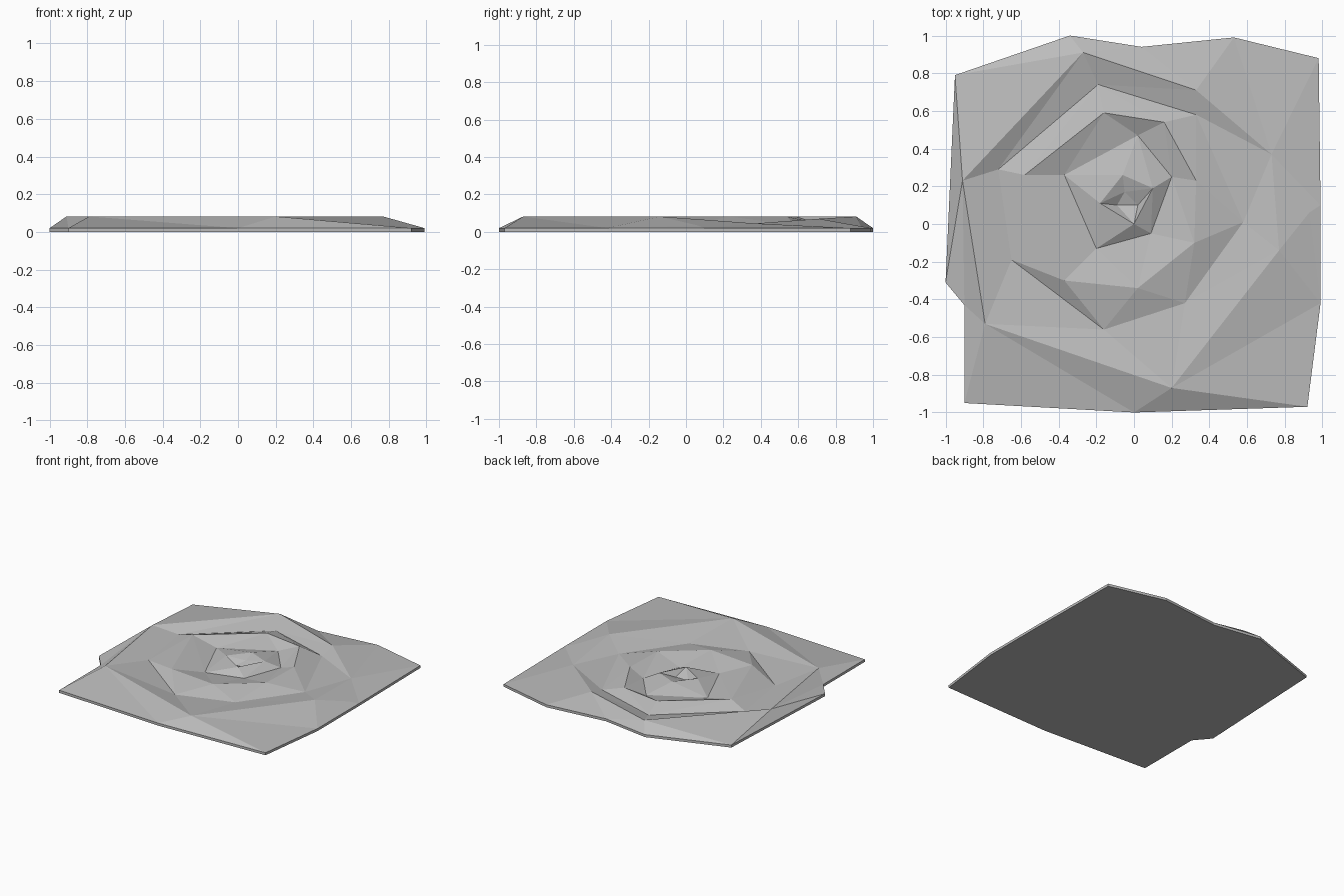
import bpy
import bmesh
from mathutils import Vector
from mathutils.geometry import delaunay_2d_cdt

default = bpy.data.objects.get("Cube")
if default:
    bpy.data.objects.remove(default, do_unlink=True)

RIM, LOW, HIGH = 0.02, 0.035, 0.082

stone = bpy.data.materials.new("stone_grey")
stone.use_nodes = True
stone.diffuse_color = (0.5, 0.5, 0.5, 1)
shader = next(n for n in stone.node_tree.nodes if n.type == 'BSDF_PRINCIPLED')
shader.inputs["Base Color"].default_value = (0.5, 0.5, 0.5, 1)
shader.inputs["Roughness"].default_value = 0.8

points, heights, creases = [], [], []


def add_ring(coords, height, closed=True, special=None):
    """Adds a crease line of points at one height; special overrides single heights."""
    start, count = len(points), len(coords)
    for i, co in enumerate(coords):
        points.append(Vector(co))
        heights.append((special or {}).get(i, height))
    for i in range(count if closed else count - 1):
        creases.append((start + i, start + (i + 1) % count))
    return start


# Ragged rim of the slab
add_ring([(-.95, .79), (-.34, 1), (.04, .94), (.53, .99), (.98, .88), (.99, .1),
          (.99, -.42), (.92, -.97), (0, -1), (-.9, -.95), (-.9, -.43), (-1, -.31)], RIM)

# Outer petal ridge, sinking on the right side
outer = add_ring([(-.91, .23), (-.27, .91), (.33, .71), (.73, .37), (.77, -.14),
                  (.2, -.87), (-.79, -.53)], HIGH, special={2: .07, 3: .045})
fold = add_ring([(.93, .06)], LOW, closed=False)
creases.append((outer + 4, fold))

# Groove between outer and middle petals
add_ring([(-.72, .29), (-.19, .74), (.33, .58), (.58, .01), (.27, -.42),
          (-.16, -.56), (-.65, -.19)], LOW)

# Middle petal ridge
add_ring([(-.58, .26), (-.16, .59), (.16, .54), (.33, .23), (.32, -.1),
          (.02, -.34), (-.37, -.3)], HIGH)

# Groove around the heart
add_ring([(-.37, .26), (.02, .47), (.2, .25), (.09, -.05), (-.2, -.13)], LOW)

# Heart ridge and the little folded pit inside it
add_ring([(-.18, .11), (-.06, .26), (.1, .19), (0, 0)], HIGH)
add_ring([(-.09, .1), (-.05, .17), (.02, .1)], LOW, special={1: .055})

# Faceted top sheet
verts, _, faces, origins, _, _ = delaunay_2d_cdt(points, creases, [], 1, 1e-5)
bm = bmesh.new()
sheet = [bm.verts.new((v.x, v.y, heights[o[0]] if o else RIM))
         for v, o in zip(verts, origins)]
for face in faces:
    bm.faces.new([sheet[i] for i in face])

# Thin slab edge and flat underside
border = [e for e in bm.edges if e.is_boundary]
skirt = bmesh.ops.extrude_edge_only(bm, edges=border)["geom"]
for v in skirt:
    if isinstance(v, bmesh.types.BMVert):
        v.co.z = 0
bmesh.ops.holes_fill(bm, edges=[e for e in bm.edges if e.is_boundary], sides=0)
loose = [v for v in bm.verts if not v.link_faces]
bmesh.ops.delete(bm, geom=loose, context='VERTS')
bmesh.ops.recalc_face_normals(bm, faces=bm.faces)

mesh = bpy.data.meshes.new("carved_rosette")
bm.to_mesh(mesh)
bm.free()
mesh.materials.append(stone)
bpy.context.collection.objects.link(bpy.data.objects.new("carved_rosette", mesh))
